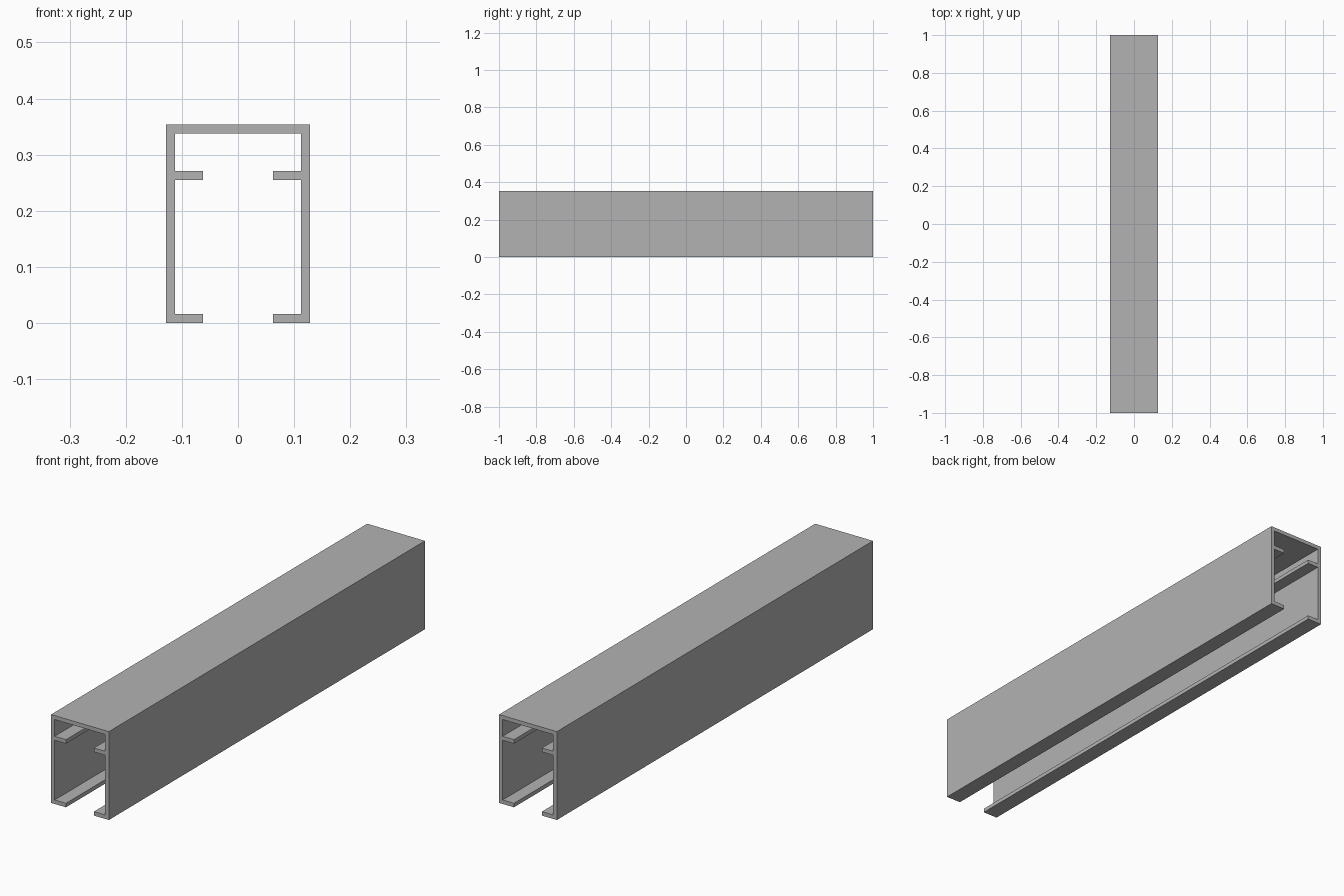
import bpy
import bmesh

cube = bpy.data.objects.get("Cube")
if cube:
    bpy.data.objects.remove(cube, do_unlink=True)

# Main dimensions
LENGTH = 2.0
HALF_WIDTH = 0.128
HEIGHT = 0.354
WALL = 0.016
LIP_X = 0.062       # inner edge of the lips and shelves
SHELF_Z = 0.255     # underside of the inner shelves

metal = bpy.data.materials.new("grey metal")
metal.use_nodes = True
colour = (0.45, 0.45, 0.45, 1.0)
metal.diffuse_color = colour
metal.node_tree.nodes["Principled BSDF"].inputs["Base Color"].default_value = colour

# Right-angled section of one half, from the bottom lip round to the roof
inner = HALF_WIDTH - WALL
half = [
    (LIP_X, 0), (HALF_WIDTH, 0), (HALF_WIDTH, HEIGHT)]
inside = [
    (inner, HEIGHT - WALL),
    (inner, SHELF_Z + WALL), (LIP_X, SHELF_Z + WALL),
    (LIP_X, SHELF_Z), (inner, SHELF_Z),
    (inner, WALL), (LIP_X, WALL)]


def mirrored(points):
    return [(-x, z) for x, z in reversed(points)]


section = half + mirrored(half) + mirrored(inside) + inside

# Extrude the closed section along the length of the rail
bm = bmesh.new()
front = bm.faces.new([bm.verts.new((x, -LENGTH / 2, z)) for x, z in section])
result = bmesh.ops.extrude_face_region(bm, geom=[front], use_keep_orig=True)
back = [v for v in result["geom"] if isinstance(v, bmesh.types.BMVert)]
bmesh.ops.translate(bm, verts=back, vec=(0, LENGTH, 0))
bmesh.ops.recalc_face_normals(bm, faces=bm.faces)

mesh = bpy.data.meshes.new("channel_rail")
bm.to_mesh(mesh)
bm.free()
mesh.materials.append(metal)
rail = bpy.data.objects.new("channel_rail", mesh)
bpy.context.collection.objects.link(rail)
